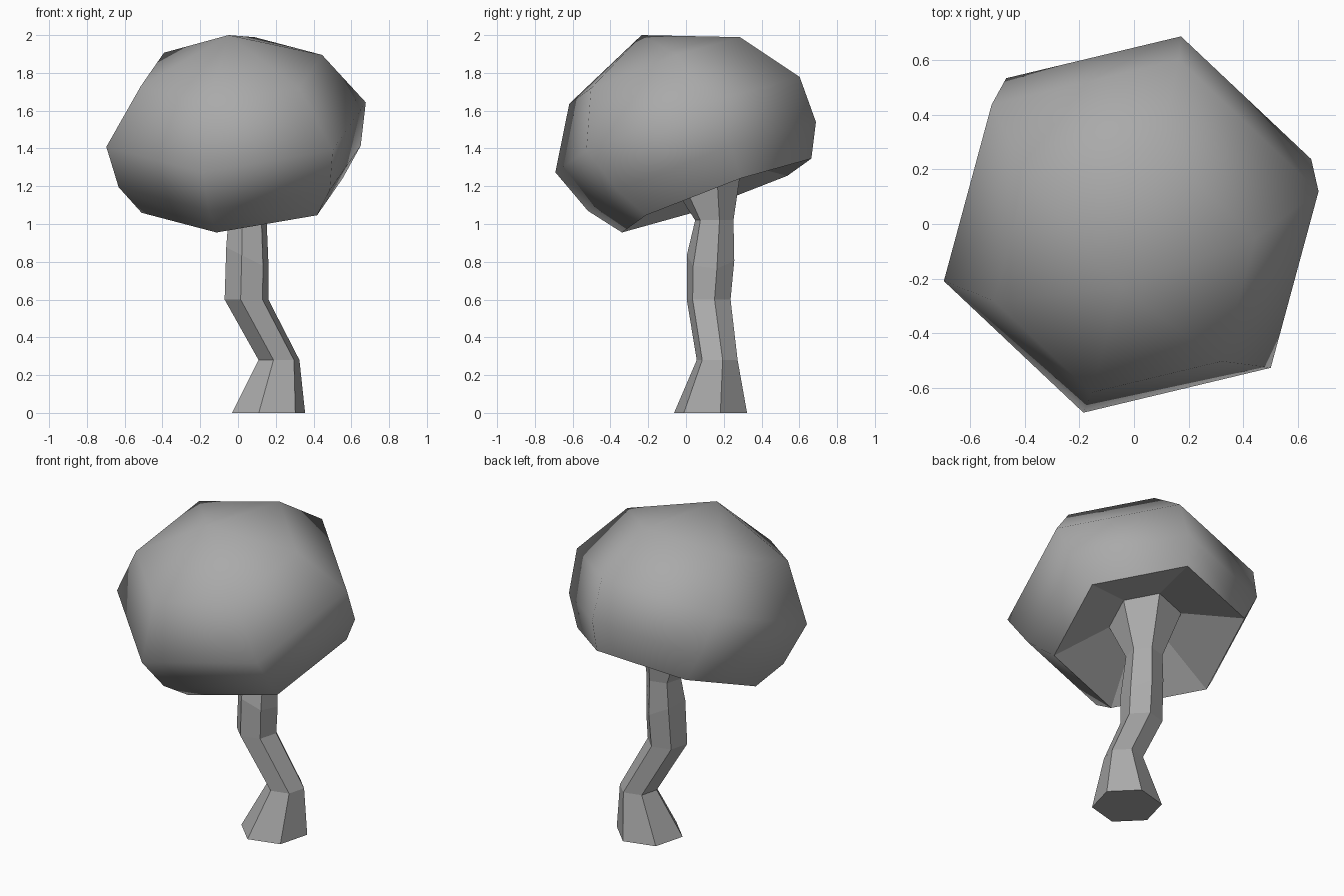
import bpy, bmesh
from math import cos, sin, radians
from mathutils import Vector

cube = bpy.data.objects.get("Cube")
if cube:
    bpy.data.objects.remove(cube)

SIDES = 6
UP = Vector((0, 0, 1))
AXIS = Vector((-0.078, -0.344, 0.936)).normalized()   # leaning cap axis
TOP = Vector((-0.05, -0.235, 2.0))                    # crown of the cap

grey = bpy.data.materials.new("plain_grey")
grey.use_nodes = True
COLOUR = (0.4, 0.4, 0.4, 1)
grey.diffuse_color = COLOUR
grey.node_tree.nodes["Principled BSDF"].inputs["Base Color"].default_value = COLOUR


def hexagon(centre, radius, normal):
    """Six points round a centre, in the plane across the normal."""
    turn = UP.rotation_difference(normal)
    angles = [radians(15 + 360 / SIDES * i) for i in range(SIDES)]
    return [centre + turn @ Vector((radius * cos(a), radius * sin(a), 0)) for a in angles]


def cap_ring(depth, radius, shift):
    """A cap ring, measured down the leaning axis and shifted to the back."""
    back = UP.rotation_difference(AXIS) @ Vector((0, shift, 0))
    return hexagon(TOP - AXIS * depth + back, radius, AXIS)


def bridge(bm, upper, lower):
    """Join two rings with a band of quads."""
    n = len(upper)
    return [bm.faces.new((upper[i], lower[i], lower[(i + 1) % n], upper[(i + 1) % n]))
            for i in range(n)]


def finish(bm, name):
    bmesh.ops.recalc_face_normals(bm, faces=bm.faces)
    mesh = bpy.data.meshes.new(name)
    bm.to_mesh(mesh)
    bm.free()
    mesh.materials.append(grey)
    obj = bpy.data.objects.new(name, mesh)
    bpy.context.collection.objects.link(obj)
    return obj


def add_rings(bm, rings):
    return [[bm.verts.new(p) for p in ring] for ring in rings]


# Cap: smooth dome from crown to rim, then a flat-faced hollow underside
socket = cap_ring(0.79, 0.21, 0.08)
dome = [cap_ring(0.2, 0.5, 0), cap_ring(0.512, 0.716, 0.015),
        cap_ring(0.765, 0.668, 0.06), cap_ring(0.937, 0.555, 0.08)]
bm = bmesh.new()
rings = add_rings(bm, dome + [socket])
crown = bm.verts.new(TOP)
outer = [bm.faces.new((crown, rings[0][i], rings[0][(i + 1) % SIDES])) for i in range(SIDES)]
for a, b in zip(rings[:-2], rings[1:-1]):
    outer += bridge(bm, a, b)
under = bridge(bm, rings[-2], rings[-1])
for f in outer:
    f.smooth = True
for f in under:
    for e in f.edges:
        e.smooth = False
finish(bm, "cap")

# Stem: crooked six-sided trunk flaring into the cap
LEAN = Vector((0.45, 0, 0.9)).normalized()
bm = bmesh.new()
rings = add_rings(bm, [
    socket,
    hexagon(Vector((0.05, 0.15, 1.02)), 0.105, UP),
    hexagon(Vector((0.05, 0.13, 0.82)), 0.13, LEAN),
    hexagon(Vector((0.045, 0.12, 0.6)), 0.12, UP),
    hexagon(Vector((0.217, 0.165, 0.28)), 0.112, UP),
    hexagon(Vector((0.162, 0.13, 0)), 0.2, UP)])
for a, b in zip(rings, rings[1:]):
    bridge(bm, a, b)
bm.faces.new(rings[-1])
bm.faces.new(rings[0])
finish(bm, "stem")
